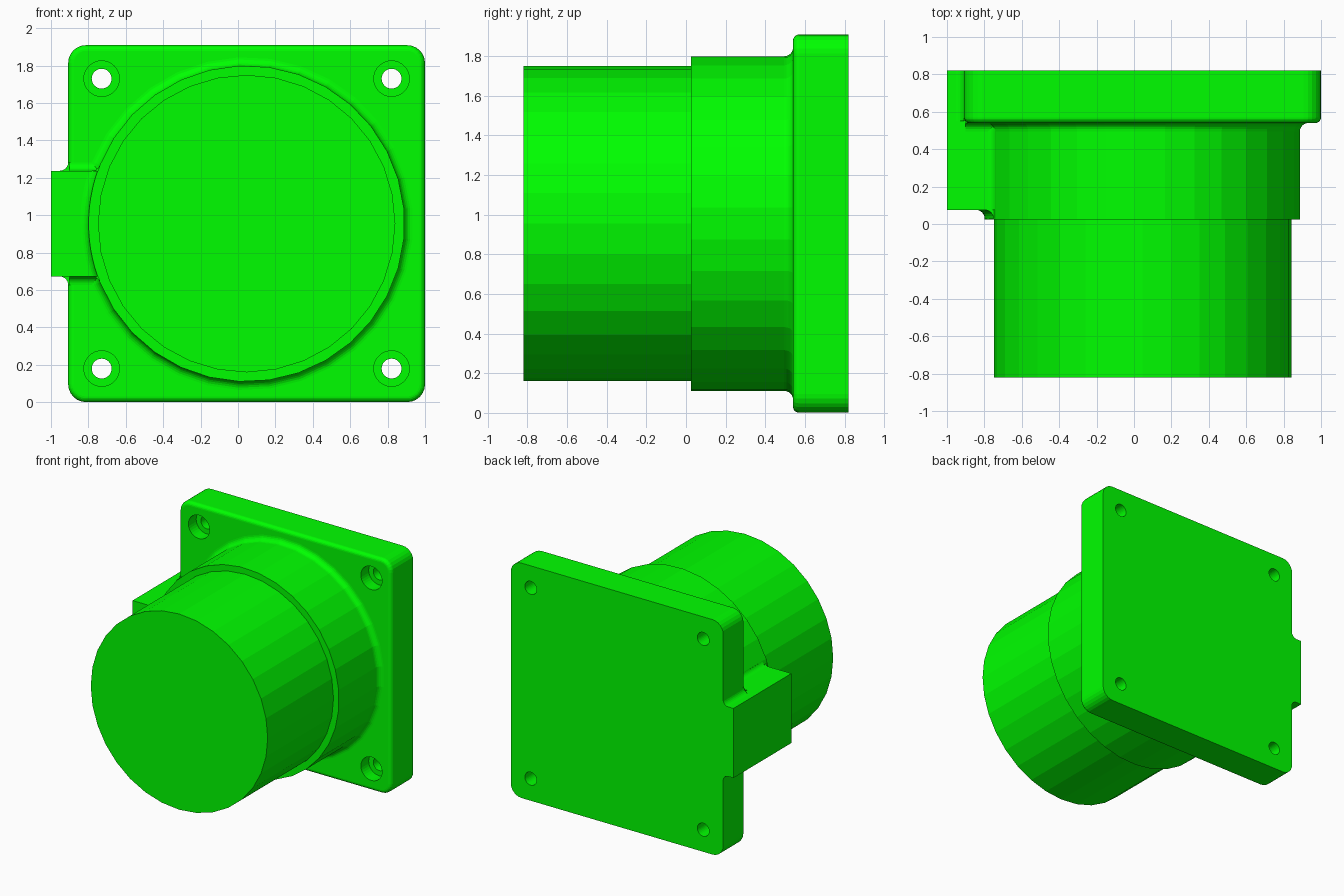
import bpy, bmesh
from math import sin, cos, pi, sqrt, radians

if "Cube" in bpy.data.objects:
    bpy.data.objects.remove(bpy.data.objects["Cube"])

CX, CZ = 0.046, 0.955      # axis of the round body
HALF = 0.954               # half width of the square flange
FRONT, BACK = 0.54, 0.82   # flange front and back
BIG, SMALL = 0.845, 0.795  # body radii
BH = 0.2825                # half height of the side block
F = 0.045                  # fillet radius

green = bpy.data.materials.new("green")
green.diffuse_color = (0.0, 1.0, 0.0, 1)
green.use_nodes = True
green.node_tree.nodes["Principled BSDF"].inputs["Base Color"].default_value = green.diffuse_color


def loft(name, rings):
    """Closed solid through equal-length rings of points, with end caps."""
    bm = bmesh.new()
    vs = [[bm.verts.new(p) for p in ring] for ring in rings]
    n = len(vs[0])
    for a, b in zip(vs, vs[1:]):
        for i in range(n):
            j = (i + 1) % n
            bm.faces.new((a[i], a[j], b[j], b[i]))
    bm.faces.new(vs[0])
    bm.faces.new(vs[-1])
    bmesh.ops.recalc_face_normals(bm, faces=bm.faces[:])
    me = bpy.data.meshes.new(name)
    bm.to_mesh(me)
    bm.free()
    me.materials.append(green)
    ob = bpy.data.objects.new(name, me)
    bpy.context.collection.objects.link(ob)
    return ob


def arc(cx, cy, r, a0, a1, n=6):
    return [(cx + r * cos(radians(a0 + (a1 - a0) * i / n)),
             cy + r * sin(radians(a0 + (a1 - a0) * i / n))) for i in range(n + 1)]


def lathe(name, profile, sides, x=CX, z=CZ):
    """Turned solid along y from (y, radius) pairs; a corner points to -x."""
    return loft(name, [[(x - r * cos(2 * pi * i / sides), y, z + r * sin(2 * pi * i / sides))
                        for i in range(sides)] for y, r in profile])


def prism(name, pts, y0, y1):
    return loft(name, [[(x, y, z) for x, z in pts] for y in (y0, y1)])


def combine(base, other, operation):
    mod = base.modifiers.new("combine", 'BOOLEAN')
    mod.operation, mod.solver, mod.object = operation, 'EXACT', other
    bpy.context.view_layer.objects.active = base
    bpy.ops.object.modifier_apply(modifier=mod.name)
    bpy.data.objects.remove(other)


# square flange with round corners and a rounded front edge
def square(y, inset):
    r, c = 0.095 - inset, HALF - 0.095
    pts = []
    for k, (sx, sz) in enumerate(((1, 1), (-1, 1), (-1, -1), (1, -1))):
        pts += arc(CX + sx * c, CZ + sz * c, r, 90 * k, 90 * k + 90)
    return [(x, y, z) for x, z in pts]


E = 0.03
edge = arc(E, FRONT + E, E, 270, 180, 5)
housing = loft("flanged_housing", [square(y, i) for i, y in edge] + [square(BACK, 0)])

parts = []
# wide collar flaring into the flange
flare = [(y, r) for r, y in arc(BIG + F, FRONT - F, F, 180, 90)]
parts.append(lathe("collar", [(0.025, BIG)] + flare + [(0.6, BIG + F)], 33))
# narrow front barrel
parts.append(lathe("barrel", [(-BACK, SMALL), (0.1, SMALL)], 32))

# side block, flaring where it meets the collar
dx = sqrt((BIG + F) ** 2 - (BH + F) ** 2)
upper = [(-1, BH)] + arc(CX - dx, BH + F, F, -90, -22) + [(-0.6, BH + 0.025)]
outline = [(x, CZ + z) for x, z in upper] + [(x, CZ - z) for x, z in reversed(upper)]
parts.append(prism("side_block", outline, 0.075, BACK))

# fillet under the block's front face, following the collar
sweep = arc(BIG + F, 0.03, F, 90, 180) + [(0.81, 0.03), (0.81, 0.12), (BIG + F, 0.12)]
stations = [BH * (i / 6 - 1) for i in range(13)]
parts.append(loft("block_front_fillet",
                  [[(CX - sqrt(r * r - z * z), y, CZ + z) for r, y in sweep] for z in stations]))

# fillets between block and flange, above and below
for s in (1, -1):
    side = arc(CX - HALF - F, BH + F, F, -90, 0)
    side += [(-0.86, BH + F), (-0.86, BH - 0.03), (CX - HALF - F, BH - 0.03)]
    parts.append(prism("block_side_fillet", [(x, CZ + s * z) for x, z in side], FRONT + 0.01, BACK))
    strip = arc(FRONT - F, BH + F, F, -90, 0)
    strip += [(FRONT + 0.04, BH + F), (FRONT + 0.04, BH - 0.03), (FRONT - F, BH - 0.03)]
    parts.append(loft("block_face_fillet",
                      [[(x, y, CZ + s * z) for y, z in strip] for x in (-0.9, -0.7)]))

for p in parts:
    combine(housing, p, 'UNION')

# four counterbored screw holes
for sx in (-1, 1):
    for sz in (-1, 1):
        hole = lathe("screw_hole", [(0.5, 0.095), (0.64, 0.095), (0.64, 0.053), (0.9, 0.053)],
                     32, CX + sx * 0.775, CZ + sz * 0.775)
        combine(housing, hole, 'DIFFERENCE')
